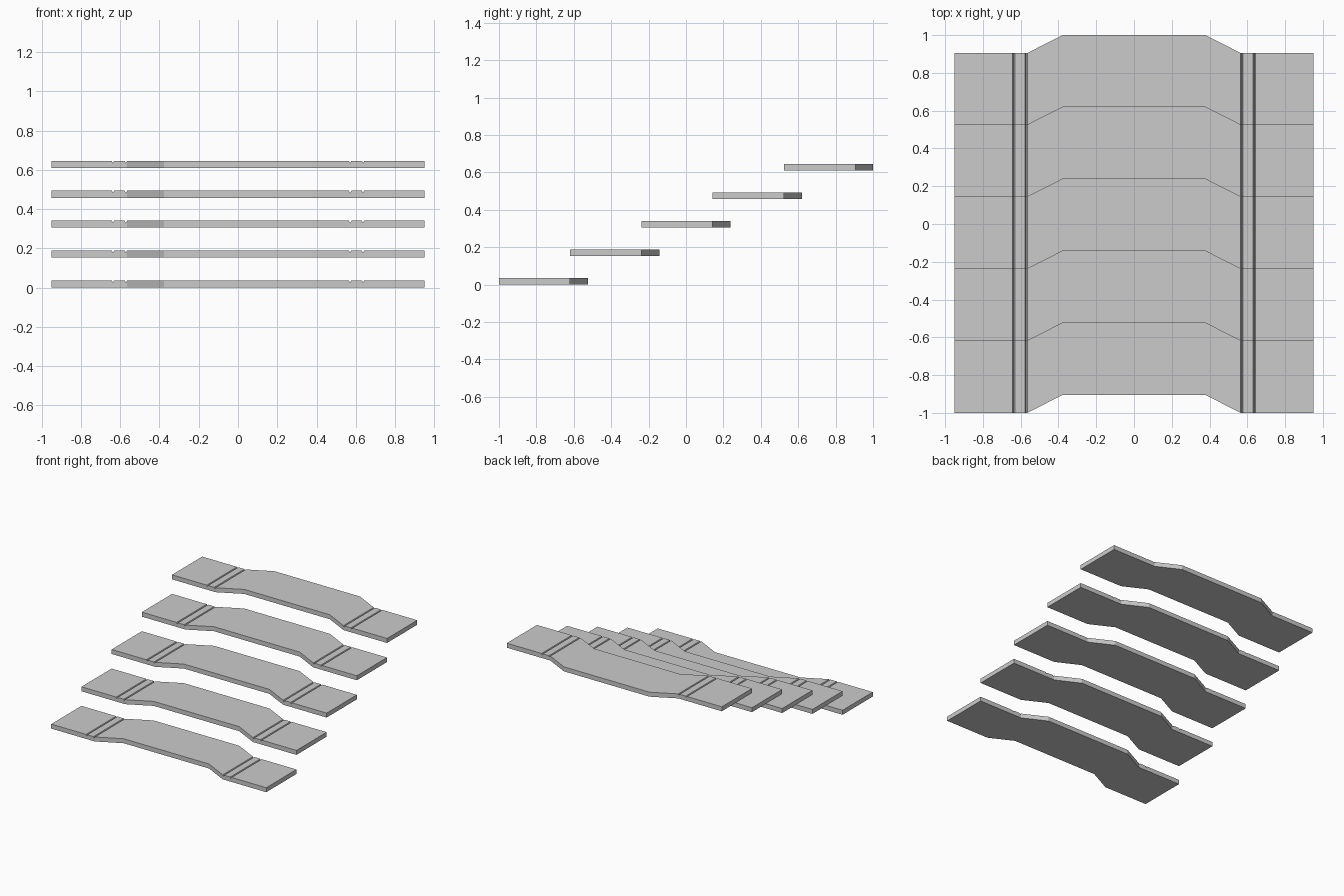
import bpy, bmesh

if "Cube" in bpy.data.objects:
    bpy.data.objects.remove(bpy.data.objects["Cube"])

STEPS, DEPTH, SKEW = 5, 0.381, 0.095
RISE, THICK = 0.1525, 0.036
HALF, KINK, FLAT = 0.95, 0.565, 0.378
GROOVES, GW, GD = (0.637, 0.571), 0.006, 0.012


def shift(x):
    # plan offset of the tread edge: straight ends, slanted part, straight middle
    return SKEW * min(1, max(0, (KINK - abs(x)) / (KINK - FLAT)))


# Half profile of the top surface, V grooves near the ends, then mirrored
half = [(HALF, THICK)]
for g in GROOVES:
    half += [(g + GW, THICK), (g, THICK - GD), (g - GW, THICK)]
half.append((FLAT, THICK))
profile = [(-x, z) for x, z in half] + half[::-1]


def make_tread(i):
    y0, z0 = -1 + i * DEPTH, i * RISE
    bm = bmesh.new()
    # one four-cornered section per profile point
    rings = []
    for x, top in profile:
        y = y0 + shift(x)
        rings.append([bm.verts.new((x, yy, z0 + zz)) for yy, zz in
                      ((y, 0), (y + DEPTH, 0), (y + DEPTH, top), (y, top))])
    for a, b in zip(rings, rings[1:]):
        for k in range(4):
            n = (k + 1) % 4
            bm.faces.new((a[k], a[n], b[n], b[k]))
    bm.faces.new(rings[0])
    bm.faces.new(rings[-1])
    bmesh.ops.recalc_face_normals(bm, faces=bm.faces[:])
    me = bpy.data.meshes.new(f"stair_tread_{i + 1}")
    bm.to_mesh(me)
    bm.free()
    bpy.context.collection.objects.link(bpy.data.objects.new(me.name, me))


# Flight of five floating treads
for i in range(STEPS):
    make_tread(i)
